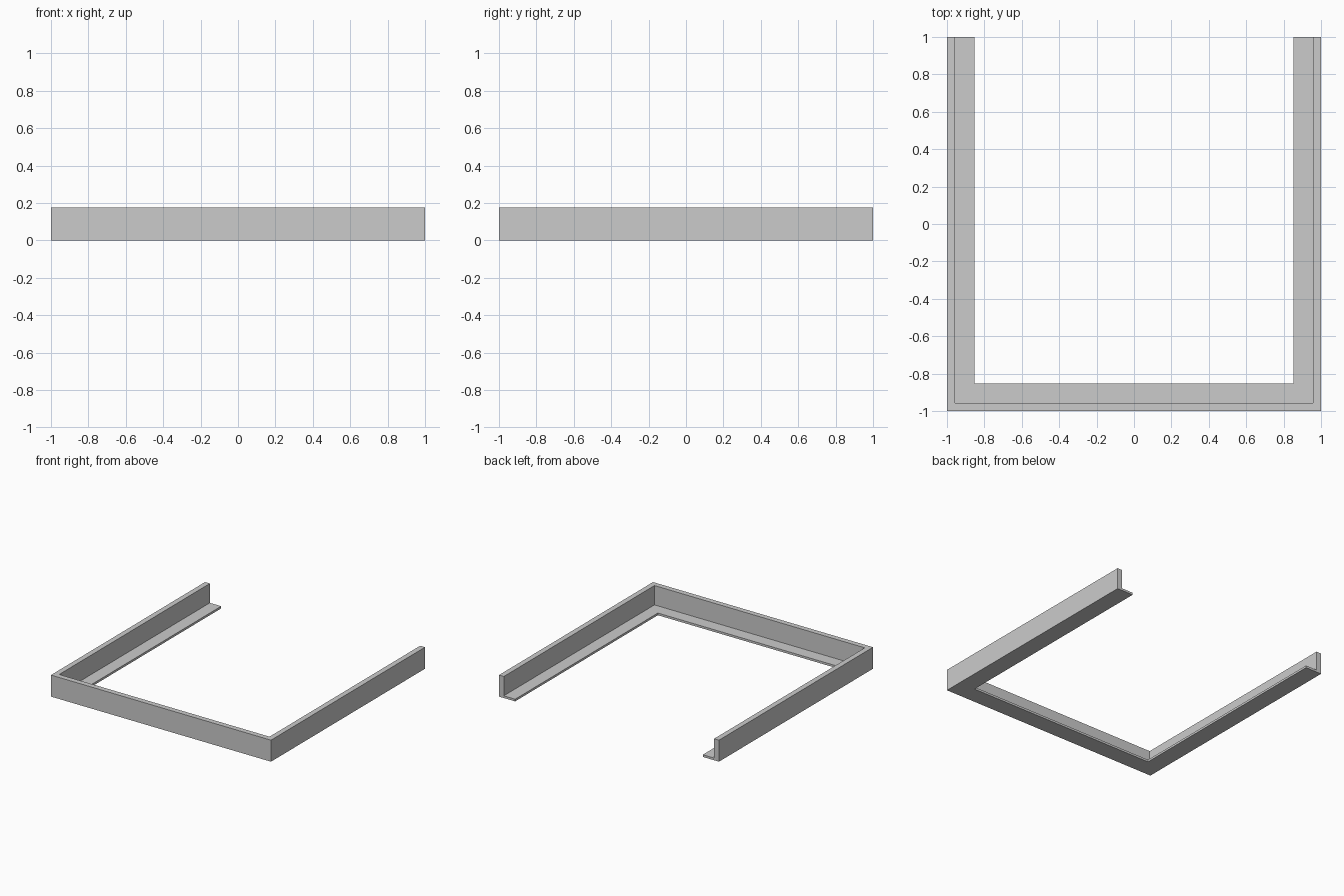
import bpy
import bmesh

cube = bpy.data.objects.get("Cube")
if cube:
    bpy.data.objects.remove(cube, do_unlink=True)

# Plain grey finish
grey = bpy.data.materials.new("plain_grey")
grey.use_nodes = True
colour = (0.6, 0.6, 0.6, 1)
grey.diffuse_color = colour
grey.node_tree.nodes["Principled BSDF"].inputs["Base Color"].default_value = colour

HEIGHT, WALL, SHELF, LIP = 0.177, 0.044, 0.147, 0.018

# Angle-section profile: (inset from the outer face, height)
profile = [(0, 0), (SHELF, 0), (SHELF, LIP), (WALL, LIP), (WALL, HEIGHT), (0, HEIGHT)]

# Sweep the profile round a U, open at the back, with mitred front corners
bm = bmesh.new()
stations = [(-1, False), (-1, True), (1, True), (1, False)]
rings = []
for side, corner in stations:
    rings.append([bm.verts.new((side * (1 - d), -1 + d if corner else 1, z))
                  for d, z in profile])

n = len(profile)
for a, b in zip(rings, rings[1:]):
    for i in range(n):
        j = (i + 1) % n
        bm.faces.new((a[i], a[j], b[j], b[i]))
for ring in (rings[0], rings[-1]):
    bm.faces.new(ring)
bmesh.ops.recalc_face_normals(bm, faces=bm.faces[:])

mesh = bpy.data.meshes.new("angle_frame")
bm.to_mesh(mesh)
bm.free()
mesh.materials.append(grey)
frame = bpy.data.objects.new("angle_frame", mesh)
bpy.context.collection.objects.link(frame)
